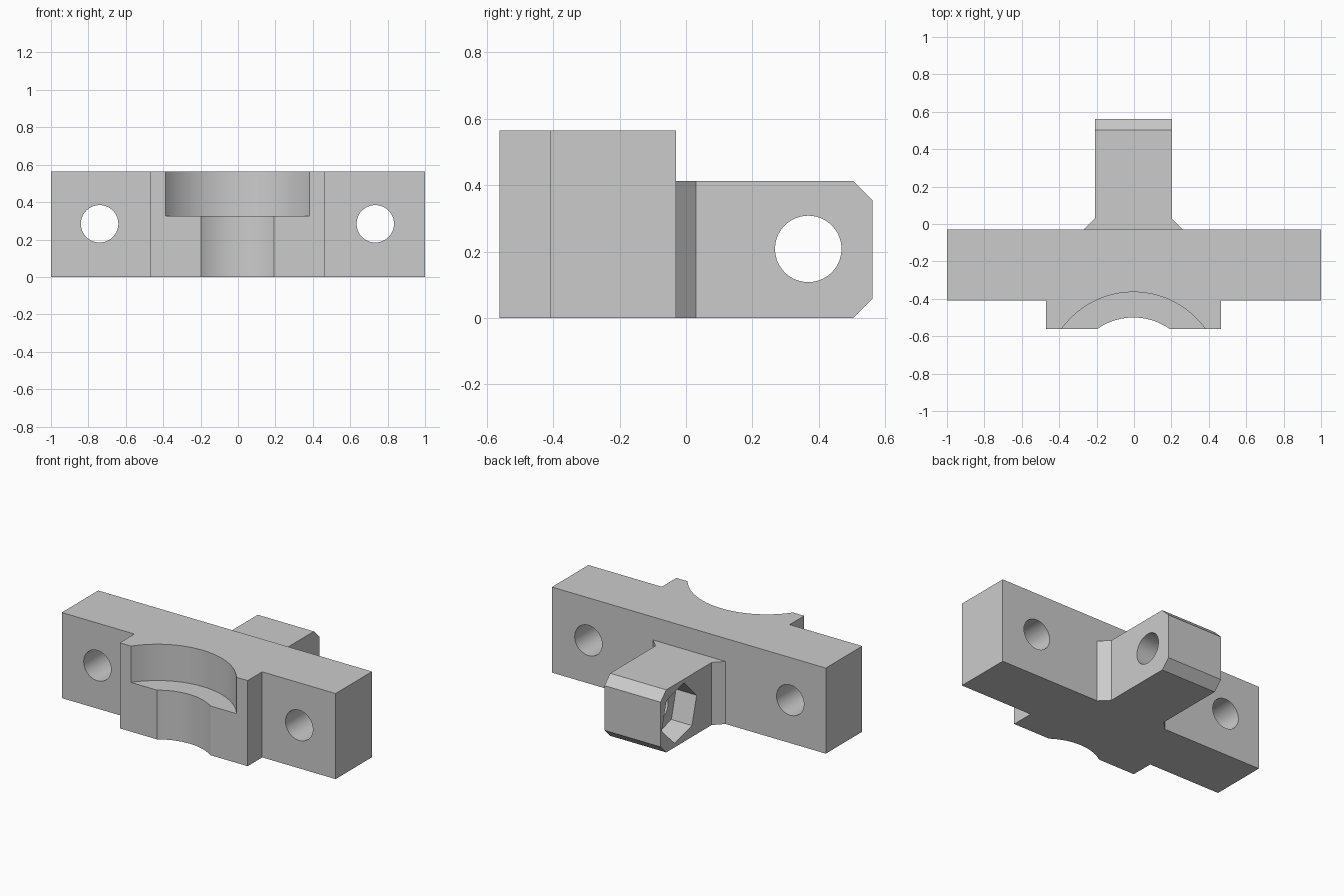
import bpy, bmesh
from math import sin, cos, pi, radians
from mathutils import Vector

if "Cube" in bpy.data.objects:
    bpy.data.objects.remove(bpy.data.objects["Cube"])

grey = bpy.data.materials.new("plain grey")
grey.use_nodes = True
grey.diffuse_color = (0.6, 0.6, 0.6, 1)
grey.node_tree.nodes["Principled BSDF"].inputs["Base Color"].default_value = (0.6, 0.6, 0.6, 1)

CX = -0.003          # centre line of the boss and lug
AXIS = {"x": lambda a, b, t: (t, a, b),
        "y": lambda a, b, t: (a, t, b),
        "z": lambda a, b, t: (a, b, t)}


def prism(name, axis, outline, start, end):
    """Extrude a flat outline along one axis."""
    place = AXIS[axis]
    bm = bmesh.new()
    base = bm.faces.new([bm.verts.new(place(a, b, start)) for a, b in outline])
    out = bmesh.ops.extrude_face_region(bm, geom=[base])
    moved = [g for g in out["geom"] if isinstance(g, bmesh.types.BMVert)]
    bmesh.ops.translate(bm, verts=moved, vec=Vector(place(0, 0, end - start)))
    bmesh.ops.recalc_face_normals(bm, faces=bm.faces)
    mesh = bpy.data.meshes.new(name)
    bm.to_mesh(mesh)
    bm.free()
    mesh.materials.append(grey)
    obj = bpy.data.objects.new(name, mesh)
    bpy.context.collection.objects.link(obj)
    return obj


def circle(a, b, r, sides=64, turn=0.0):
    return [(a + r * cos(turn + 2 * pi * i / sides),
             b + r * sin(turn + 2 * pi * i / sides)) for i in range(sides)]


def combine(target, tool, operation):
    """Boolean the tool into the target and discard the tool."""
    mod = target.modifiers.new(tool.name, "BOOLEAN")
    mod.operation, mod.solver, mod.object = operation, "EXACT", tool
    bpy.context.view_layer.update()
    shape = target.evaluated_get(bpy.context.evaluated_depsgraph_get())
    mesh = bpy.data.meshes.new_from_object(shape)
    target.modifiers.clear()
    target.data = mesh
    bpy.data.objects.remove(tool)


# Cross bar with the front boss, drawn in plan
bracket = prism("mounting_bracket", "z",
                [(-1, -0.03), (-1, -0.41), (CX - 0.467, -0.41), (CX - 0.467, -0.562),
                 (CX + 0.467, -0.562), (CX + 0.467, -0.41), (1, -0.41), (1, -0.03)],
                0, 0.565)

# Rear lug with chamfered end, and its corner gussets
lug = prism("rear_lug", "x",
            [(-0.15, 0), (0.503, 0), (0.562, 0.059), (0.562, 0.354), (0.503, 0.413), (-0.15, 0.413)],
            CX - 0.205, CX + 0.205)
gussets = prism("lug_gussets", "z",
                [(CX - 0.325, -0.09), (CX + 0.325, -0.09), (CX + 0.205, 0.03), (CX - 0.205, 0.03)],
                0, 0.413)
combine(lug, gussets, "UNION")
combine(bracket, lug, "UNION")

# Stepped round seat in the boss
combine(bracket, prism("wide_seat", "z", circle(CX, -0.837, 0.473, 128), 0.325, 0.8), "DIFFERENCE")
combine(bracket, prism("narrow_seat", "z", circle(CX, -0.837, 0.337, 128), -0.2, 0.5), "DIFFERENCE")

# Bolt holes through the bar
for side in (-1, 1):
    combine(bracket, prism("bolt_hole", "y", circle(CX + side * 0.737, 0.284, 0.1), -0.7, 0.2), "DIFFERENCE")

# Cross hole in the lug with a hexagonal nut pocket on one side
combine(bracket, prism("cross_hole", "x", circle(0.368, 0.208, 0.1), -0.5, 0.5), "DIFFERENCE")
combine(bracket, prism("nut_pocket", "x", circle(0.368, 0.208, 0.188, 6, radians(45)),
                       -0.5, CX - 0.055), "DIFFERENCE")

bpy.ops.object.select_all(action="DESELECT")
bracket.select_set(True)
bpy.context.view_layer.objects.active = bracket
bpy.ops.object.shade_smooth_by_angle(angle=radians(25))
